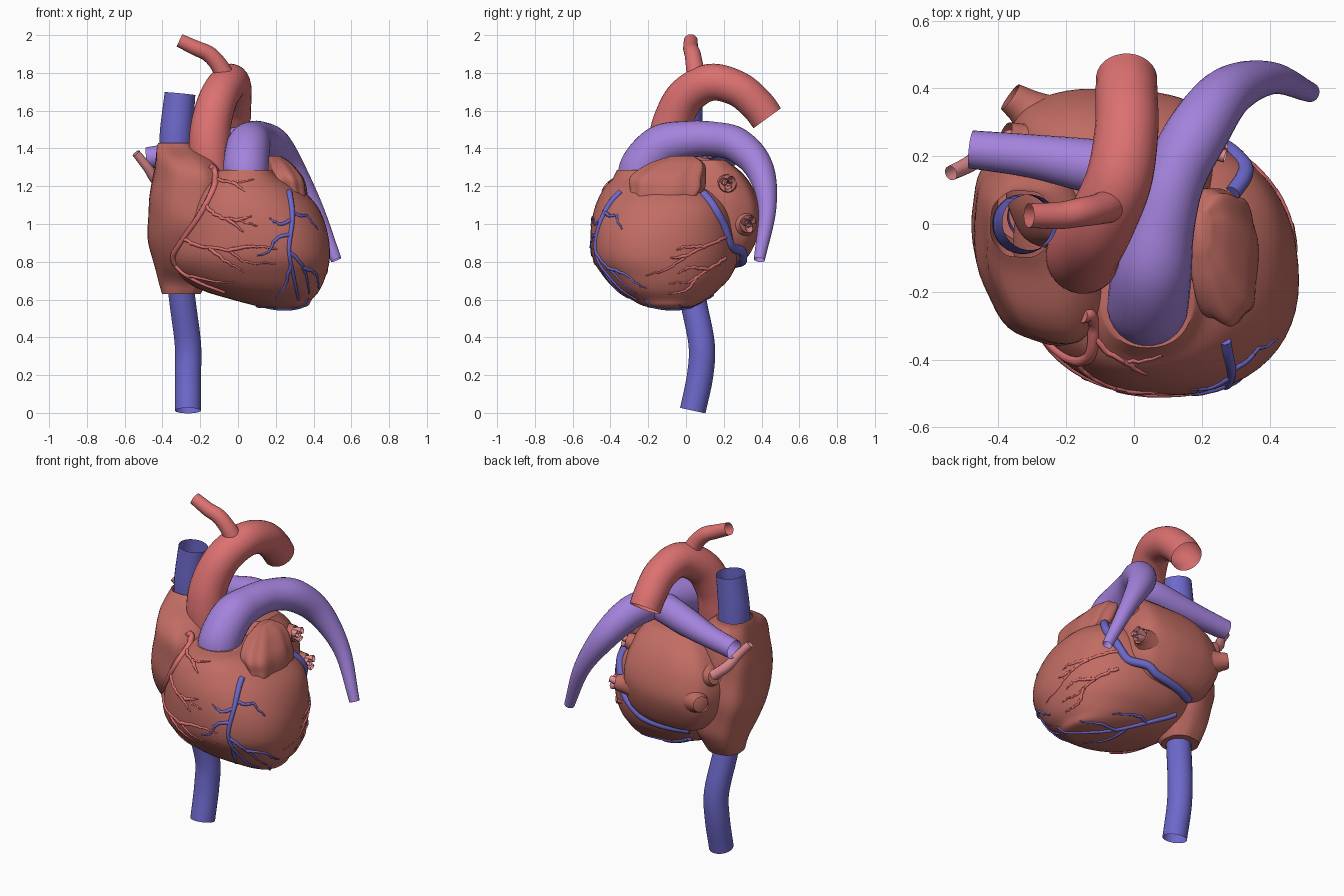
import bpy, bmesh, math, random
from mathutils import Vector
from mathutils.bvhtree import BVHTree

random.seed(4)


def material(name, rgb):
    m = bpy.data.materials.new(name)
    m.diffuse_color = (*rgb, 1)
    return m


MUSCLE = material("muscle", (0.53, 0.15, 0.125))
RED = material("artery_red", (0.72, 0.165, 0.165))
PINK = material("vein_pink", (0.75, 0.27, 0.29))
BLUE = material("vein_blue", (0.155, 0.14, 0.60))
PURPLE = material("pulmonary_purple", (0.37, 0.225, 0.72))
surfaces = []


def spline(pts, n):
    """Catmull-Rom interpolation of tuples of any length."""
    P = [tuple(2 * a - b for a, b in zip(pts[0], pts[1]))] + list(pts)
    P.append(tuple(2 * a - b for a, b in zip(pts[-1], pts[-2])))
    out = []
    for i in range(1, len(P) - 2):
        for k in range(n):
            t = k / n
            out.append(tuple(0.5 * (2 * b + (c - a) * t + (2 * a - 5 * b + 4 * c - d) * t * t
                                    + (3 * b - a - 3 * c + d) * t ** 3)
                             for a, b, c, d in zip(*P[i - 1:i + 3])))
    return out + [pts[-1]]


def skin(bm, rings, cap0=False, cap1=False):
    loops = [[bm.verts.new(p) for p in r] for r in rings]
    n = len(loops[0])
    for a, b in zip(loops, loops[1:]):
        for i in range(n):
            bm.faces.new((a[i], a[(i + 1) % n], b[(i + 1) % n], b[i]))
    if cap0:
        bm.faces.new(loops[0][::-1])
    if cap1:
        bm.faces.new(loops[-1])


def finish(name, bm, mat):
    bmesh.ops.recalc_face_normals(bm, faces=bm.faces)
    me = bpy.data.meshes.new(name)
    bm.to_mesh(me)
    bm.free()
    ob = bpy.data.objects.new(name, me)
    bpy.context.collection.objects.link(ob)
    me.materials.append(mat)
    me.shade_smooth()
    me.set_sharp_from_angle(angle=math.radians(50))


def loft(name, sections, power=2.0, bump=0.0, open_top=False, n=56):
    """Stack of rounded sections (z, centre x, centre y, radius x, radius y, shear)."""
    rings = []
    for z, cx, cy, rx, ry, sh in spline(sections, 6):
        ring = []
        for i in range(n):
            a = 2 * math.pi * i / n
            c, s = math.cos(a), math.sin(a)
            k = 1 + bump * math.sin(5 * a + 9 * z) * math.cos(3 * a - 14 * z)
            dy = k * ry * math.copysign(abs(s) ** (2 / power), s)
            ring.append((cx + k * rx * math.copysign(abs(c) ** (2 / power), c) - sh * dy, cy + dy, z))
        rings.append(ring)
    bm = bmesh.new()
    skin(bm, rings, True, not open_top)
    surfaces.append(BVHTree.FromBMesh(bm))
    finish(name, bm, MUSCLE)


def tube(bm, path, n=28, steps=8, caps=False):
    """Round tube through (x, y, z, radius) points."""
    path = spline(path, steps) if steps else path
    pos = [Vector(p[:3]) for p in path]
    u, rings = None, []
    for i, p in enumerate(pos):
        t = (pos[min(i + 1, len(pos) - 1)] - pos[max(i - 1, 0)]).normalized()
        u = (u - t * u.dot(t)).normalized() if u else t.orthogonal().normalized()
        v = t.cross(u)
        rings.append([p + path[i][3] * (u * math.cos(2 * math.pi * k / n) + v * math.sin(2 * math.pi * k / n))
                      for k in range(n)])
    skin(bm, rings, caps, caps)


def tubes(name, mat, *paths, n=28):
    bm = bmesh.new()
    for p in paths:
        tube(bm, p, n)
    finish(name, bm, mat)


# ventricles, atria and left auricle
loft("ventricles", [
    (0.552, 0.25, -0.08, 0.05, 0.05, .1), (0.565, 0.235, -0.09, 0.13, 0.13, .1), (0.60, 0.18, -0.09, 0.21, 0.2, .1),
    (0.65, 0.12, -0.1, 0.31, 0.27, .1), (0.72, 0.08, -0.1, 0.38, 0.335, .1), (0.82, 0.065, -0.11, 0.418, 0.385, .1),
    (0.95, 0.075, -0.12, 0.40, 0.385, .04), (1.08, 0.08, -0.13, 0.348, 0.355, -.06),
    (1.18, 0.06, -0.15, 0.275, 0.29, -.1), (1.24, 0.04, -0.18, 0.19, 0.21, -.06),
    (1.285, 0.04, -0.22, 0.135, 0.145, 0)], 2.25)
loft("right_atrium", [
    (0.63, -0.30, 0.04, 0.1, 0.1, 0), (0.70, -0.29, 0.04, 0.13, 0.14, .05), (0.80, -0.265, 0.0, 0.18, 0.22, .1),
    (0.95, -0.263, -0.05, 0.21, 0.28, .12), (1.10, -0.263, -0.07, 0.205, 0.285, .14),
    (1.25, -0.267, -0.08, 0.18, 0.265, .14), (1.34, -0.285, -0.06, 0.153, 0.215, .1),
    (1.40, -0.315, -0.02, 0.115, 0.13, .05), (1.43, -0.33, 0.0, 0.092, 0.1, 0)], 2.3, 0.03, True)
loft("left_atrium", [
    (0.78, -0.07, 0.14, 0.14, 0.1, 0), (0.82, -0.07, 0.15, 0.22, 0.17, 0), (0.92, -0.07, 0.155, 0.285, 0.22, 0),
    (1.04, -0.075, 0.155, 0.305, 0.24, 0), (1.16, -0.06, 0.145, 0.285, 0.225, 0), (1.26, -0.035, 0.12, 0.24, 0.185, 0),
    (1.34, 0.0, 0.1, 0.16, 0.11, 0)], 3.2, 0.02)
loft("left_auricle", [
    (1.09, 0.315, -0.18, 0.025, 0.09, 0), (1.115, 0.30, -0.135, 0.06, 0.16, 0), (1.18, 0.28, -0.1, 0.08, 0.195, 0),
    (1.25, 0.255, -0.095, 0.088, 0.19, 0), (1.32, 0.22, -0.05, 0.065, 0.14, 0), (1.36, 0.195, -0.02, 0.03, 0.06, 0)],
    2.5, 0.08)

# great vessels
tubes("superior_vena_cava", BLUE, [(-0.33, 0, 1.38, 0.088), (-0.325, 0, 1.5, 0.088), (-0.307, 0.005, 1.69, 0.082)])
tubes("inferior_vena_cava", BLUE, [(-0.305, 0.02, 0.68, 0.07), (-0.29, 0.045, 0.56, 0.07),
                                   (-0.265, 0.083, 0.36, 0.07), (-0.265, 0.075, 0.2, 0.07),
                                   (-0.265, 0.036, 0.012, 0.069)])
tubes("aorta", RED, [(-0.14, -0.1, 1.22, 0.1), (-0.15, -0.095, 1.4, 0.11), (-0.14, -0.07, 1.54, 0.106),
                     (-0.1, 0.0, 1.675, 0.102), (-0.045, 0.13, 1.75, 0.098), (-0.022, 0.275, 1.715, 0.094),
                     (-0.022, 0.377, 1.63, 0.092), (-0.022, 0.43, 1.56, 0.09)])
tubes("aortic_branch", RED, [(-0.06, 0.06, 1.76, 0.055), (-0.1, 0.045, 1.84, 0.046), (-0.155, 0.035, 1.9, 0.043),
                             (-0.22, 0.025, 1.93, 0.04), (-0.31, 0.025, 1.972, 0.036)])
tubes("pulmonary_trunk", PURPLE,
      [(0.04, -0.25, 1.22, 0.118), (0.042, -0.225, 1.31, 0.12), (0.055, -0.13, 1.41, 0.116),
       (0.08, 0, 1.445, 0.1), (0.12, 0.14, 1.45, 0.092), (0.19, 0.275, 1.415, 0.092), (0.28, 0.39, 1.29, 0.076),
       (0.405, 0.43, 1.08, 0.048), (0.52, 0.388, 0.81, 0.029)],
      [(0.1, 0.11, 1.43, 0.085), (0, 0.15, 1.43, 0.085), (-0.15, 0.175, 1.4, 0.078), (-0.3, 0.2, 1.375, 0.064),
       (-0.48, 0.22, 1.35, 0.056)])

# pulmonary vein sockets and stubs
tubes("pulmonary_vein_sockets", MUSCLE,
      [(-0.22, 0.26, 1.02, 0.13), (-0.31, 0.335, 1.03, 0.065), (-0.365, 0.375, 1.04, 0.045)],
      [(-0.24, 0.19, 1.13, 0.12), (-0.33, 0.24, 1.15, 0.06), (-0.38, 0.26, 1.17, 0.042)],
      [(0.12, 0.18, 1.19, 0.1), (0.2, 0.215, 1.21, 0.055), (0.235, 0.22, 1.215, 0.045)],
      [(0.12, 0.28, 1.0, 0.1), (0.2, 0.32, 1.0, 0.055), (0.235, 0.33, 1.0, 0.045)], n=20)
stubs = [[(-0.36, 0.25, 1.17, 0.03), (-0.43, 0.22, 1.23, 0.03), (-0.48, 0.18, 1.3, 0.025), (-0.54, 0.15, 1.375, 0.022)]]
for y, z in ((0.22, 1.215), (0.33, 1.0)):
    for dy, dz in ((0.02, 0.022), (-0.02, 0.012), (0.005, -0.028)):
        stubs.append([(0.18, y, z, 0.018), (0.23, y + dy / 2, z + dz / 2, 0.02), (0.27, y + dy, z + dz, 0.019)])
tubes("pulmonary_veins", PINK, *stubs, n=14)

# surface vessels are drawn in one view and dropped on to the muscle
VIEWS = {"front": (lambda a, b: (a, -2, b), (0, 1, 0)), "right": (lambda a, b: (2, a, b), (-1, 0, 0)),
         "below": (lambda a, b: (a, b, -1), (0, 0, 1))}


def drop(bm, view, r0, r1, *pts):
    place, ray = VIEWS[view]
    ray, flat, path = Vector(ray), spline(pts, 7), []
    for i, (a, b) in enumerate(flat):
        w = 0.004 if r0 < 0.012 and i else 0
        o = Vector(place(a + random.uniform(-w, w), b + random.uniform(-w, w)))
        hits = [h for h in (s.ray_cast(o, ray) for s in surfaces) if h[0]]
        if hits:
            h = min(hits, key=lambda q: q[3])
            r = r0 + (r1 - r0) * i / (len(flat) - 1)
            path.append((*(h[0] + h[1] * r * 0.1), r))
    tube(bm, path, 8, 0, True)


# coronary arteries
bm = bmesh.new()
drop(bm, "front", .02, .011, (-.15, 1.305), (-.125, 1.28), (-.125, 1.2), (-.2, 1.05), (-.31, .89), (-.345, .82),
     (-.3, .75), (-.2, .69), (-.07, .64))
for pts in [((-.125, 1.24), (-.03, 1.22), (.08, 1.235)), ((-.03, 1.22), (.04, 1.17)),
            ((-.18, 1.1), (-.1, 1.04), (0, 1.02), (.1, .99)), ((-.02, 1.02), (.07, 1.04)), ((-.06, 1.03), (.03, .96)),
            ((-.3, .93), (-.2, .88), (-.05, .86), (.04, .8), (.2, .79)), ((-.05, .86), (.08, .88), (.21, .87)),
            ((-.15, .87), (-.06, .8), (.03, .75)), ((-.27, .73), (-.15, .7), (-.02, .69))]:
    drop(bm, "front", .011, .004, *pts)
for pts in [((.22, .93), (.1, .88), (0, .83), (-.1, .76), (-.21, .73)), ((.1, .88), (0, .88), (-.05, .86)),
            ((.21, .82), (.12, .76), (.03, .7), (-.09, .68)), ((.12, .76), (.02, .77), (-.04, .74)),
            ((.0, .83), (-.08, .82)), ((.06, .72), (.0, .65), (-.1, .63))]:
    drop(bm, "right", .01, .004, *pts)
finish("coronary_arteries", bm, RED)

# cardiac veins, with the large vein round the back groove
bm = bmesh.new()
drop(bm, "front", .017, .007, (.27, 1.17), (.285, 1.08), (.285, 1.0), (.27, .86), (.295, .72), (.32, .6))
for pts in [((.28, .95), (.2, .92), (.17, .86), (.1, .83)), ((.285, 1.02), (.22, 1.0), (.17, 1.03)),
            ((.285, 1.06), (.34, 1.045), (.37, 1.04), (.42, .97)), ((.275, .85), (.35, .76), (.38, .63)),
            ((.28, .79), (.25, .68), (.2, .61)), ((.34, .77), (.41, .74), (.43, .66))]:
    drop(bm, "front", .011, .004, *pts)
groove = []
for p in spline([(.3, .1, 1.18), (.35, .18, 1.09), (.32, .25, .98), (.26, .3, .88), (.13, .33, .79),
                 (-.03, .32, .75), (-.2, .25, .75)], 5):
    groove.append((*min((s.find_nearest(Vector(p)) for s in (surfaces[0], surfaces[2])), key=lambda h: h[3])[0], .024))
tube(bm, groove[::3], 14, 5, True)
drop(bm, "below", .016, .007, (-.15, .18), (0, .12), (.15, .02), (.28, -.1), (.37, -.22))
for pts in [((0, .12), (.1, .14), (.24, .1)), ((.15, .02), (.27, .02), (.36, -.04)), ((.1, .05), (.12, -.1), (.2, -.2))]:
    drop(bm, "below", .011, .004, *pts)
finish("cardiac_veins", bm, BLUE)
